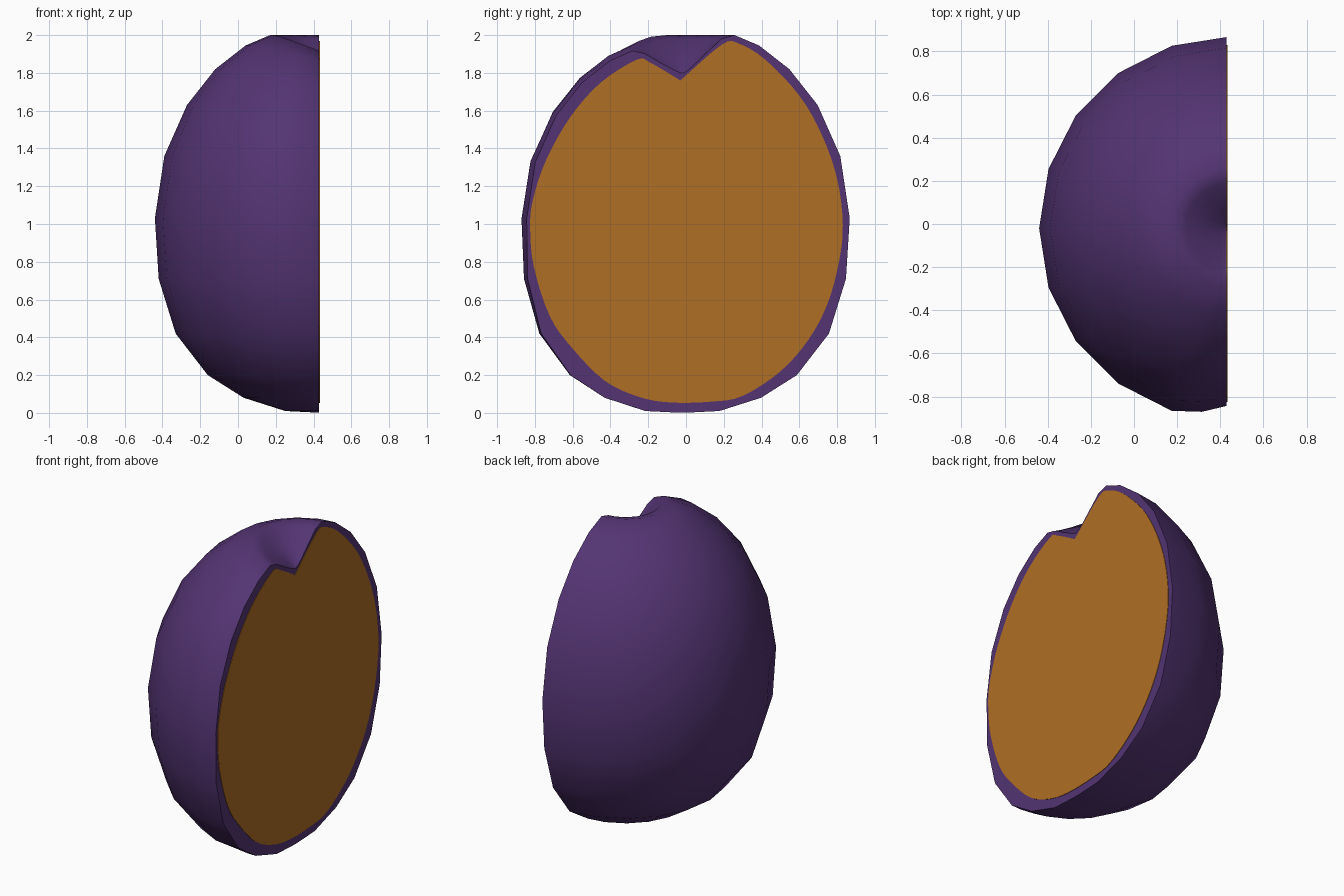
import bpy, bmesh, math
from mathutils import Vector

if "Cube" in bpy.data.objects:
    bpy.data.objects.remove(bpy.data.objects["Cube"])

CX, CY, CUT = 0.45, -0.02, 0.43


def material(name, rgb):
    m = bpy.data.materials.new(name)
    m.diffuse_color = (*rgb, 1)
    m.use_nodes = True
    m.node_tree.nodes["Principled BSDF"].inputs["Base Color"].default_value = m.diffuse_color
    return m


def finish(bm, name, mat):
    me = bpy.data.meshes.new(name)
    bm.to_mesh(me)
    bm.free()
    me.materials.append(mat)
    ob = bpy.data.objects.new(name, me)
    bpy.context.collection.objects.link(ob)
    return ob


purple = material("purple_skin", (0.087, 0.034, 0.170))
orange = material("orange_flesh", (0.434, 0.156, 0.018))

# Fruit skin: revolved profile (radius, height) with a stalk dimple and a side groove
profile = [(0.20, 0.01), (0.42, 0.08), (0.61, 0.20), (0.78, 0.42), (0.87, 0.71),
           (0.89, 1.03), (0.84, 1.36), (0.72, 1.63), (0.57, 1.82), (0.41, 1.945),
           (0.28, 2.0), (0.21, 1.98)]
angles = sorted([18 * i for i in range(20)] + [261, 279])
groove = {261: 0.4, 270: 1.0, 279: 0.4}


def skin_point(r, z, deg):
    a = math.radians(deg)
    g = groove.get(deg, 0)
    up = max(0, z - 1)
    r *= 1 - 0.08 * g * min(1, 0.25 + 0.75 * z)
    # the grooved side is slightly lower than the rest
    z -= up * (0.07 * max(0, -math.sin(a)) ** 4 + 0.02 * g)
    return (CX + r * math.cos(a), CY + r * math.sin(a), z)


bm = bmesh.new()
rings = [[bm.verts.new(skin_point(r, z, d)) for d in angles] for r, z in profile]
n = len(angles)
bottom = bm.verts.new((CX, CY, 0))
dimple = bm.verts.new((CX, CY, 1.78))
for i in range(n):
    j = (i + 1) % n
    bm.faces.new((bottom, rings[0][j], rings[0][i]))
    bm.faces.new((dimple, rings[-1][i], rings[-1][j]))
    for a, b in zip(rings, rings[1:]):
        bm.faces.new((a[i], a[j], b[j], b[i]))
for f in bm.faces:
    f.smooth = True

# Slice the fruit open and close the cut with a flat, sharp-edged face
bmesh.ops.bisect_plane(bm, geom=bm.verts[:] + bm.edges[:] + bm.faces[:],
                       plane_co=(CUT, 0, 0), plane_no=(1, 0, 0), clear_outer=True)
rim = [e for e in bm.edges if e.is_boundary]
cap = bmesh.ops.edgeloop_fill(bm, edges=rim)["faces"]
for f in cap:
    f.smooth = False
for e in rim:
    e.smooth = False
bmesh.ops.recalc_face_normals(bm, faces=bm.faces[:])
bmesh.ops.triangulate(bm, faces=cap)
finish(bm, "fruit_skin", purple)

# Flesh: thin plate on the cut, rounded through a few outline points (y, z)
outline = [(-0.03, 1.76), (-0.19, 1.855), (-0.26, 1.87), (-0.45, 1.75), (-0.61, 1.57),
           (-0.74, 1.34), (-0.81, 1.13), (-0.825, 0.98), (-0.805, 0.77), (-0.72, 0.51),
           (-0.60, 0.34), (-0.43, 0.17), (-0.25, 0.085), (-0.08, 0.055), (0.14, 0.06),
           (0.30, 0.09), (0.50, 0.22), (0.65, 0.39), (0.75, 0.58), (0.81, 0.80),
           (0.83, 1.0), (0.80, 1.24), (0.72, 1.47), (0.60, 1.68), (0.42, 1.87),
           (0.28, 1.955), (0.19, 1.95), (-0.03, 1.76)]
pts = [Vector(p) for p in outline]
pts = [pts[0]] + pts + [pts[-1]]
curve = []
for p0, p1, p2, p3 in zip(pts, pts[1:], pts[2:], pts[3:]):
    for k in range(4):
        t = k / 4
        curve.append(0.5 * (2 * p1 + (p2 - p0) * t + (2 * p0 - 5 * p1 + 4 * p2 - p3) * t * t
                            + (3 * p1 - p0 - 3 * p2 + p3) * t ** 3))

bm = bmesh.new()
front = [bm.verts.new((CUT + 0.003, p.x, p.y)) for p in curve]
back = [bm.verts.new((CUT - 0.003, p.x, p.y)) for p in curve]
faces = [bm.faces.new(front), bm.faces.new(back[::-1])]
for i in range(len(curve)):
    j = (i + 1) % len(curve)
    bm.faces.new((front[j], front[i], back[i], back[j]))
bmesh.ops.recalc_face_normals(bm, faces=bm.faces[:])
bmesh.ops.triangulate(bm, faces=faces)
finish(bm, "fruit_flesh", orange)
